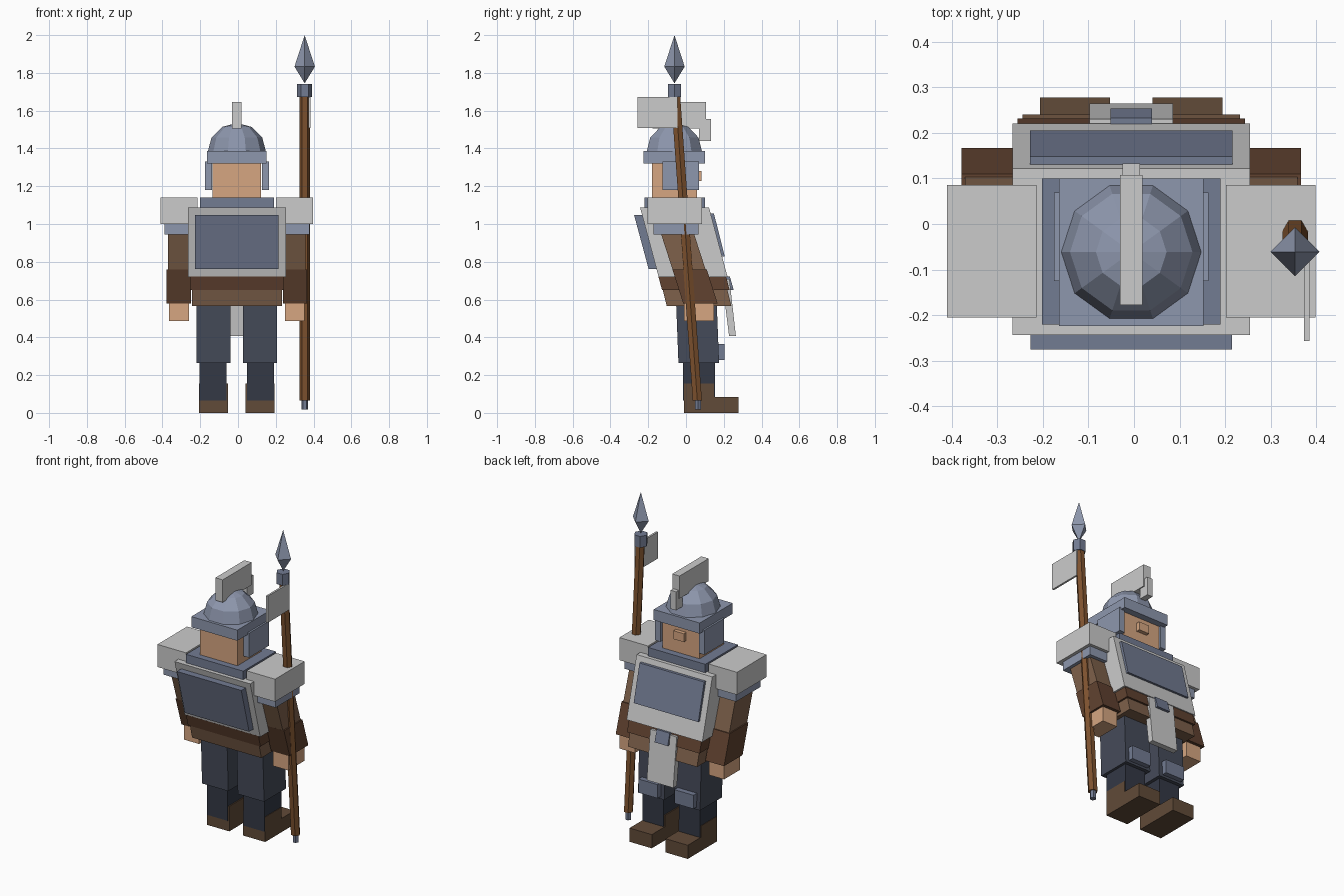
import bpy, bmesh, math
from mathutils import Matrix, Vector

if "Cube" in bpy.data.objects:
    bpy.data.objects.remove(bpy.data.objects["Cube"])

CX = -0.006  # body symmetry plane
PALETTE = {
    "steel": (0.27, 0.31, 0.42), "dark_steel": (0.17, 0.20, 0.29),
    "skin": (0.67, 0.38, 0.22), "leather": (0.21, 0.12, 0.07),
    "dark_leather": (0.12, 0.055, 0.03), "trousers": (0.06, 0.07, 0.10),
    "shin": (0.033, 0.04, 0.06), "boot": (0.12, 0.07, 0.04),
    "wood": (0.21, 0.085, 0.028),
}
MATS = {}
for key, rgb in PALETTE.items():
    MATS[key] = bpy.data.materials.new(key)
    MATS[key].diffuse_color = (*rgb, 1)


def finish(name, bm, mat):
    bmesh.ops.recalc_face_normals(bm, faces=bm.faces)
    me = bpy.data.meshes.new(name)
    bm.to_mesh(me)
    bm.free()
    if mat:
        me.materials.append(MATS[mat])
    ob = bpy.data.objects.new(name, me)
    bpy.context.collection.objects.link(ob)
    return ob


def block(name, x, z, y, mat=None, ytop=None):
    """Box from ranges x, z and y; ytop gives a different y range at the top (leaning box)."""
    ytop = ytop or y
    bm = bmesh.new()
    bmesh.ops.create_cube(bm, size=2)
    for v in bm.verts:
        yr = ytop if v.co.z > 0 else y
        v.co = (x[v.co.x > 0], yr[v.co.y > 0], z[v.co.z > 0])
    return finish(name, bm, mat)


def centred(name, half, *args, **kw):
    return block(name, (CX - half, CX + half), *args, **kw)


def pair(name, x, *args, **kw):
    """Same block on both sides of the body; x is given for the negative side."""
    block("left_" + name, x, *args, **kw)
    block("right_" + name, (2 * CX - x[1], 2 * CX - x[0]), *args, **kw)


def loft(name, sides, rings, mat):
    """Polygon rings (x, y, z, radius) joined into a closed solid; radius 0 is a point."""
    bm = bmesh.new()
    loops = []
    for x, y, z, r in rings:
        n = sides if r else 1
        loops.append([bm.verts.new((x + r * math.cos(2 * math.pi * i / sides),
                                    y + r * math.sin(2 * math.pi * i / sides), z)) for i in range(n)])
    for a, b in zip(loops, loops[1:]):
        for i in range(sides):
            j = (i + 1) % sides
            quad = [a[i % len(a)], a[j % len(a)], b[j % len(b)], b[i % len(b)]]
            bm.faces.new(list(dict.fromkeys(quad)))
    for cap in (loops[0], loops[-1]):
        if len(cap) > 2:
            bm.faces.new(cap)
    return finish(name, bm, mat)


# Legs
pair("boot_toe", (-0.206, -0.053), (0, 0.085), (-0.01, 0.277), "boot")
pair("boot_shaft", (-0.206, -0.053), (0, 0.155), (-0.01, 0.149), "boot")
pair("shin", (-0.203, -0.060), (0.065, 0.28), (-0.015, 0.153), "shin")
pair("thigh", (-0.219, -0.039), (0.265, 0.60), (-0.040, 0.175), "trousers", ytop=(-0.053, 0.162))
pair("knee_pad", (-0.195, -0.063), (0.28, 0.365), (0.15, 0.205), "dark_steel")

# Leaning torso, waist and plates
centred("hips", 0.238, (0.567, 0.65), (-0.102, 0.240), "leather", ytop=(-0.123, 0.219))
centred("belt", 0.249, (0.65, 0.722), (-0.127, 0.231), "dark_leather", ytop=(-0.146, 0.212))
centred("torso", 0.260, (0.72, 1.087), (-0.145, 0.220), ytop=(-0.243, 0.122))
centred("back_plate", 0.221, (0.762, 1.048), (-0.198, -0.12), "dark_steel", ytop=(-0.275, -0.197))
centred("chest_plate", 0.222, (0.828, 1.055), (0.14, 0.205), "dark_steel", ytop=(0.08, 0.148))
centred("loin_cloth", 0.091, (0.407, 0.71), (0.228, 0.264), ytop=(0.19, 0.230))
centred("buckle", 0.045, (0.65, 0.722), (0.21, 0.253), "dark_steel", ytop=(0.19, 0.232))
centred("collar", 0.196, (1.04, 1.14), (-0.220, 0.100), "dark_steel")

# Arms
pair("shoulder_guard", (-0.410, -0.214), (1.0, 1.14), (-0.205, 0.085))
pair("shoulder_rim", (-0.390, -0.22), (0.945, 1.0), (-0.172, 0.066), "steel")
pair("upper_arm", (-0.370, -0.26), (0.755, 0.95), (-0.070, 0.105), "leather", ytop=(-0.133, 0.042))
pair("forearm", (-0.378, -0.250), (0.58, 0.76), (-0.015, 0.167), "dark_leather", ytop=(-0.072, 0.110))
pair("hand", (-0.365, -0.260), (0.487, 0.585), (-0.010, 0.148), "skin")

# Head and helmet
centred("head", 0.128, (1.12, 1.34), (-0.180, 0.058), "skin")
centred("nose", 0.036, (1.228, 1.28), (0.04, 0.082), "skin")
centred("helmet_brim", 0.158, (1.32, 1.386), (-0.224, 0.100), "steel")
pair("cheek_guard", (-0.175, -0.138), (1.18, 1.332), (-0.125, 0.069), "steel")
dome = [(CX, -0.0615, 1.38 + 0.155 * math.sin(math.radians(a)),
         0.155 * math.cos(math.radians(a)) if a < 90 else 0) for a in (0, 30, 60, 90)]
loft("helmet_dome", 10, dome, "steel")
centred("crest", 0.025, (1.505, 1.645), (-0.178, 0.107))
centred("crest_front", 0.019, (1.44, 1.555), (0.07, 0.133))

# Spear
SX, SY = 0.353, -0.061
loft("spear_shaft", 6, [(SX, 0.060, 0.065, 0.028), (SX, -0.056, 1.69, 0.028)], "wood")
loft("spear_butt", 6, [(SX, 0.063, 0.017, 0.018), (SX, 0.063, 0.072, 0.018)], "dark_steel")
loft("spear_socket", 6, [(SX, SY, 1.672, 0.040), (SX, SY, 1.742, 0.040)], "dark_steel")
loft("spear_point", 4, [(SX, SY, 1.745, 0), (SX, SY, 1.833, 0.054), (SX, SY, 2.0, 0)], "steel")
block("pennant", (0.373, 0.385), (1.507, 1.672), (-0.257, -0.045))

for m in bpy.data.materials:
    if m.users and not m.is_grease_pencil:
        m.use_nodes = True
        m.node_tree.nodes["Principled BSDF"].inputs["Base Color"].default_value = m.diffuse_color
